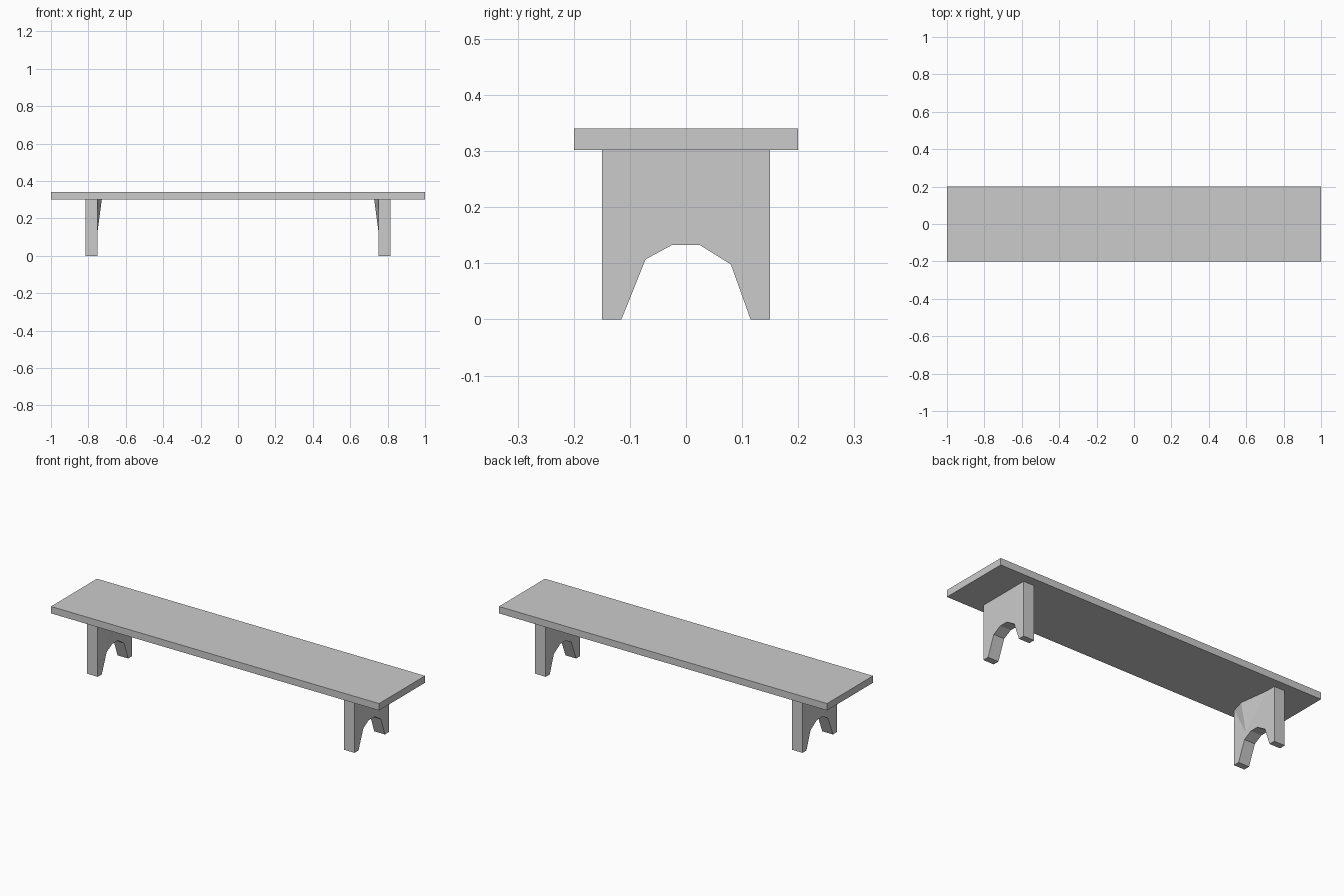
import bpy, bmesh

if "Cube" in bpy.data.objects:
    bpy.data.objects.remove(bpy.data.objects["Cube"])


def make_object(name, bm):
    bmesh.ops.recalc_face_normals(bm, faces=bm.faces)
    mesh = bpy.data.meshes.new(name)
    bm.to_mesh(mesh)
    bm.free()
    obj = bpy.data.objects.new(name, mesh)
    bpy.context.collection.objects.link(obj)
    return obj


def prism(name, profile, x0, x1):
    """Extrude a (y, z) profile along x."""
    bm = bmesh.new()
    face = bm.faces.new([bm.verts.new((x0, y, z)) for y, z in profile])
    side = bmesh.ops.extrude_face_region(bm, geom=[face])["geom"]
    moved = [v for v in side if isinstance(v, bmesh.types.BMVert)]
    bmesh.ops.translate(bm, verts=moved, vec=(x1 - x0, 0, 0))
    return make_object(name, bm)


# Seat plank
prism("seat", [(-0.2, 0.302), (0.2, 0.302), (0.2, 0.34), (-0.2, 0.34)], -1, 1)

# Slab legs with a faceted arch cut into the foot
arch = [(-0.115, 0), (-0.072, 0.107), (-0.024, 0.133),
        (0.024, 0.133), (0.08, 0.098), (0.115, 0)]
leg_profile = [(-0.15, 0.302), (-0.15, 0)] + arch + [(0.15, 0), (0.15, 0.302)]

for side, label in ((-1, "left"), (1, "right")):
    prism(label + "_leg", leg_profile, side * 0.75, side * 0.815)

    # Slight flare where the inner leg face meets the seat
    bm = bmesh.new()
    a, b, c, tip = [bm.verts.new((side * x, y, z)) for x, y, z in (
        (0.751, -0.15, 0.302), (0.751, 0.1, 0.302),
        (0.751, -0.06, 0.13), (0.728, -0.07, 0.302))]
    for tri in ((a, b, c), (a, tip, b), (b, tip, c), (c, tip, a)):
        bm.faces.new(tri)
    make_object(label + "_leg_flare", bm)
